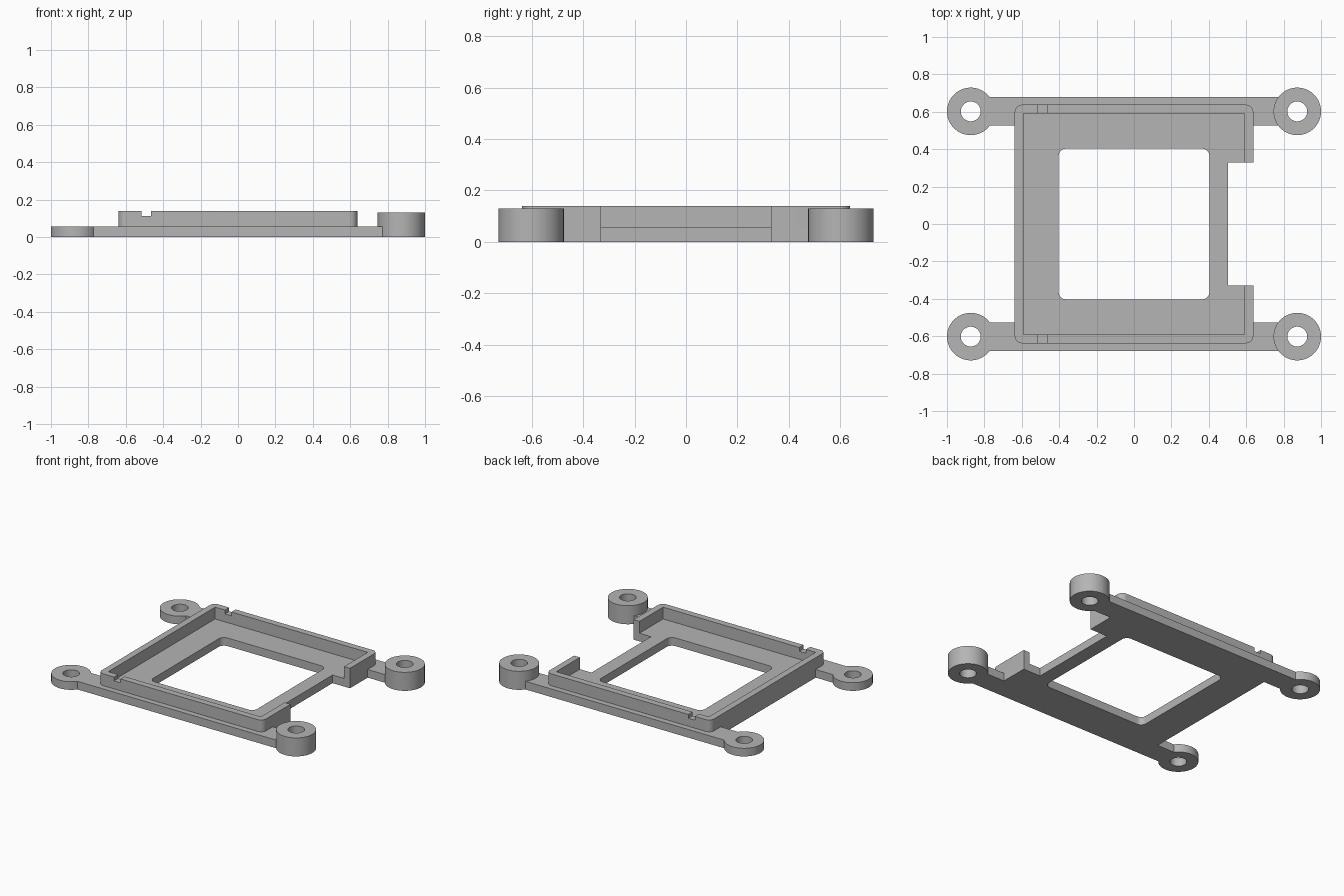
import bpy, bmesh
from math import cos, sin, pi, radians

if "Cube" in bpy.data.objects:
    bpy.data.objects.remove(bpy.data.objects["Cube"])

BASE, RIM, BOSS = 0.057, 0.14, 0.13   # heights
BIG = 0.3                             # overshoot for cutters

grey = bpy.data.materials.new("plain grey")
grey.use_nodes = True
colour = (0.46, 0.46, 0.46, 1)
grey.diffuse_color = colour
grey.node_tree.nodes["Principled BSDF"].inputs["Base Color"].default_value = colour


def prism(name, points, z0, z1):
    """Extrude a flat outline from z0 to z1."""
    bm = bmesh.new()
    face = bm.faces.new([bm.verts.new((x, y, z0)) for x, y in points])
    up = bmesh.ops.extrude_face_region(bm, geom=[face])["geom"]
    bmesh.ops.translate(bm, vec=(0, 0, z1 - z0),
                        verts=[v for v in up if isinstance(v, bmesh.types.BMVert)])
    bmesh.ops.recalc_face_normals(bm, faces=bm.faces)
    mesh = bpy.data.meshes.new(name)
    bm.to_mesh(mesh)
    bm.free()
    mesh.materials.append(grey)
    obj = bpy.data.objects.new(name, mesh)
    bpy.context.collection.objects.link(obj)
    return obj


def box(name, x0, x1, y0, y1, z0, z1):
    return prism(name, [(x0, y0), (x1, y0), (x1, y1), (x0, y1)], z0, z1)


def rounded_square(name, half, r, z0, z1, steps=8):
    pts = []
    for i, (sx, sy) in enumerate([(1, 1), (-1, 1), (-1, -1), (1, -1)]):
        for k in range(steps + 1):
            a = pi / 2 * (i + k / steps)
            pts.append((sx * (half - r) + r * cos(a), sy * (half - r) + r * sin(a)))
    return prism(name, pts, z0, z1)


def cylinder(name, x, y, r, z0, z1, sides=64):
    angles = [2 * pi * i / sides for i in range(sides)]
    return prism(name, [(x + r * cos(a), y + r * sin(a)) for a in angles], z0, z1)


def combine(target, tool, operation):
    mod = target.modifiers.new("combine", "BOOLEAN")
    mod.operation, mod.solver, mod.object = operation, "EXACT", tool
    bpy.context.view_layer.objects.active = target
    bpy.ops.object.modifier_apply(modifier=mod.name)
    bpy.data.objects.remove(tool)


# Square tray with a raised rim
bracket = rounded_square("mounting_bracket", 0.638, 0.04, 0, RIM)
combine(bracket, box("pocket", -0.592, 0.592, -0.592, 0.592, BASE, BIG), "DIFFERENCE")

# Front and back arms with ring ends, the right-hand pair taller
for side in (-1, 1):
    y = 0.602 * side
    combine(bracket, box("arm", -0.87, 0.87, y - 0.076, y + 0.076, 0, BASE), "UNION")
    for x, top in ((-0.873, BASE), (0.873, BOSS)):
        combine(bracket, cylinder("boss", x, y, 0.127, 0, top), "UNION")
        combine(bracket, cylinder("screw_hole", x, y, 0.053, -BIG, BIG), "DIFFERENCE")

# Central window, side cutout and small rim slots
combine(bracket, rounded_square("window", 0.403, 0.04, -BIG, BIG), "DIFFERENCE")
combine(bracket, box("side_cutout", 0.503, 0.8, -0.33, 0.33, -BIG, BIG), "DIFFERENCE")
combine(bracket, box("rim_slots", -0.515, -0.465, -0.8, 0.8, 0.113, BIG), "DIFFERENCE")

# Smooth round walls, crisp edges
bpy.ops.object.select_all(action="DESELECT")
bracket.select_set(True)
bpy.context.view_layer.objects.active = bracket
bpy.ops.object.shade_smooth_by_angle(angle=radians(30))
